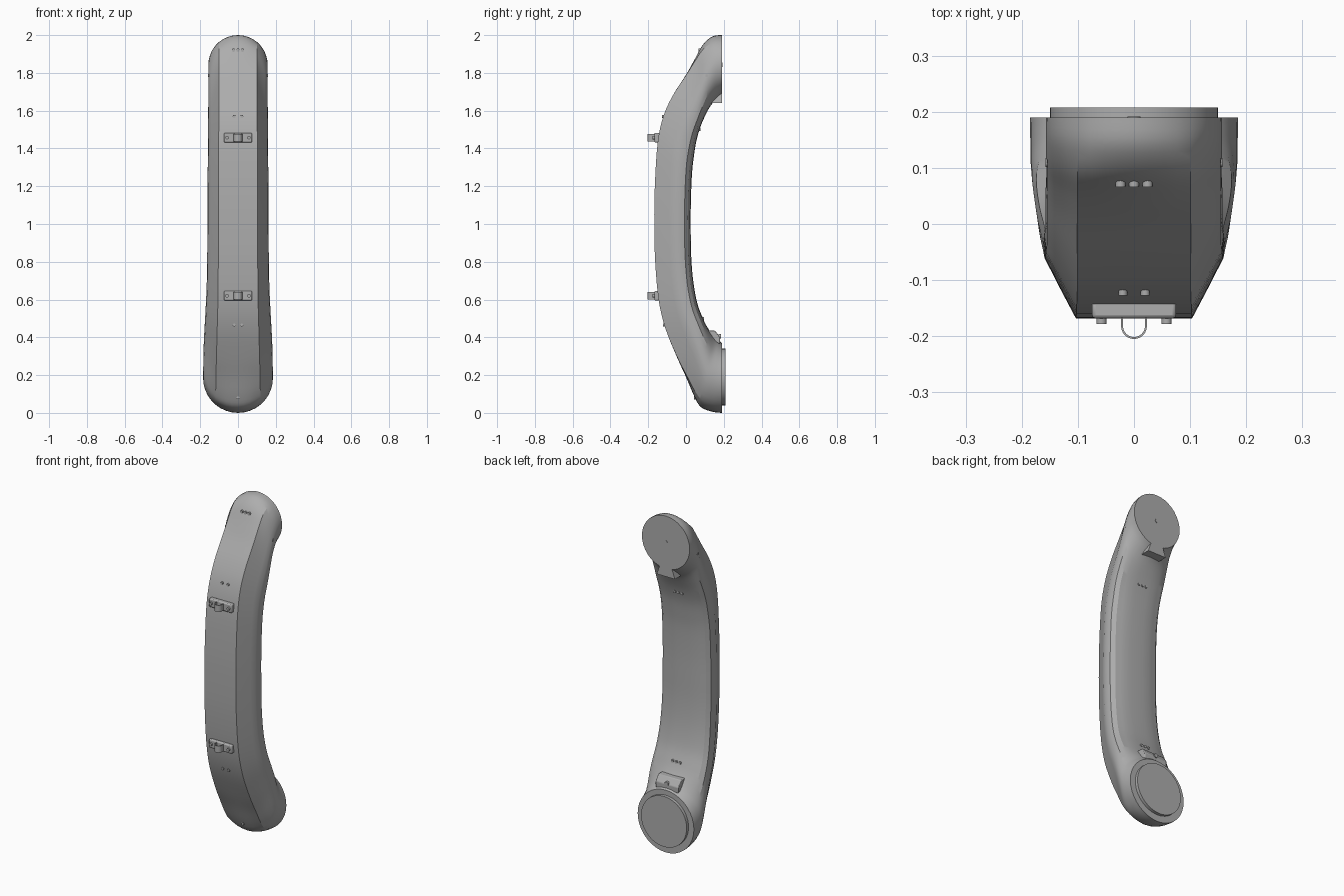
import bpy, bmesh, math
from mathutils import Vector

cube = bpy.data.objects.get("Cube")
if cube:
    bpy.data.objects.remove(cube, do_unlink=True)

grey = bpy.data.materials.new("plain grey")
grey.use_nodes = True
grey.diffuse_color = (0.42, 0.42, 0.42, 1)
grey.node_tree.nodes["Principled BSDF"].inputs["Base Color"].default_value = grey.diffuse_color


def finish(bm, name, angle=25):
    bmesh.ops.recalc_face_normals(bm, faces=bm.faces)
    mesh = bpy.data.meshes.new(name)
    bm.to_mesh(mesh)
    bm.free()
    mesh.materials.append(grey)
    ob = bpy.data.objects.new(name, mesh)
    bpy.context.collection.objects.link(ob)
    bpy.ops.object.select_all(action='DESELECT')
    ob.select_set(True)
    bpy.context.view_layer.objects.active = ob
    bpy.ops.object.shade_smooth_by_angle(angle=math.radians(angle))
    return ob


def disc(name, x, y, z, radius, depth, segments=16, axis='Y'):
    bm = bmesh.new()
    bmesh.ops.create_cone(bm, cap_ends=True, segments=segments,
                          radius1=radius, radius2=radius, depth=depth)
    ob = finish(bm, name)
    ob.location = (x, y, z)
    ob.rotation_euler = (math.pi / 2, 0, 0) if axis == 'Y' else (0, math.pi / 2, 0)
    return ob


def prism(name, outline, depth, bevel=0.0):
    """Extrude an outline of 3D points along a vector."""
    bm = bmesh.new()
    face = bm.faces.new([bm.verts.new(p) for p in outline])
    new = bmesh.ops.extrude_face_region(bm, geom=[face])["geom"]
    bmesh.ops.translate(bm, vec=depth, verts=[v for v in new if isinstance(v, bmesh.types.BMVert)])
    ob = finish(bm, name)
    if bevel:
        mod = ob.modifiers.new("bevel", 'BEVEL')
        mod.width, mod.segments = bevel, 2
    return ob


def smooth(a, b, c, d, t):
    """Catmull-Rom step between b and c."""
    return [0.5 * (2 * q + (r - p) * t + (2 * p - 5 * q + 4 * r - s) * t * t
                   + (3 * q - p - 3 * r + s) * t ** 3) for p, q, r, s in zip(a, b, c, d)]


# Handset body: front y z, back y z, half width, roundness of the section
stations = [
    (.19, 2, .19, 1.686, .157, 1), (.14, 1.993, .165, 1.665, .157, .9),
    (.09, 1.95, .13, 1.625, .157, .6), (.045, 1.87, .1, 1.57, .157, .25),
    (0, 1.79, .075, 1.51, .158, .05), (-.07, 1.68, .055, 1.44, .158, 0),
    (-.12, 1.57, .042, 1.36, .158, 0), (-.15, 1.43, .032, 1.27, .16, 0),
    (-.165, 1.2, .026, 1.13, .161, 0), (-.168, 1, .025, 1, .162, 0),
    (-.163, .8, .027, .84, .163, 0), (-.145, .6, .038, .7, .166, 0),
    (-.11, .45, .06, .58, .172, 0), (-.05, .3, .09, .5, .178, .05),
    (0, .19, .115, .45, .182, .25), (.045, .085, .14, .415, .184, .6),
    (.08, .03, .16, .395, .185, .85), (.14, .006, .178, .38, .185, .95),
    (.19, 0, .19, .37, .185, 1)]
# Grip section: half width fraction, depth fraction
grip = [(0, 0), (.32, 0), (.64, 0), (.81, .27), (.98, .55),
        (1, .7), (.98, .83), (.85, .92), (.5, .985), (0, 1)]
half = []
for i in range(18):
    (x0, u0), (x1, u1) = grip[i // 2], grip[i // 2 + 1]
    f = (i % 2) / 2
    a = math.pi * i / 18
    half.append((x0 + (x1 - x0) * f, u0 + (u1 - u0) * f, math.sin(a), (1 - math.cos(a)) / 2))
half.append((0, 1, 0, 1))
section = half + [(-x, u, -cx, cu) for x, u, cx, cu in half[-2:0:-1]]

rows = []
for i in range(len(stations) - 1):
    quad = [stations[min(max(i + k, 0), len(stations) - 1)] for k in (-1, 0, 1, 2)]
    rows += [smooth(*quad, t / 4) for t in range(4)]
rows.append(stations[-1])

bm = bmesh.new()
rings = []
for fy, fz, by, bz, w, c in rows:
    c = min(max(c, 0), 1)
    front, back = Vector((0, fy, fz)), Vector((0, by, bz))
    ring = []
    for x, u, cx, cu in section:
        p = front.lerp(back, u + (cu - u) * c)
        p.x = w * (x + (cx - x) * c)
        ring.append(bm.verts.new(p))
    rings.append(ring)
for r, s in zip(rings, rings[1:]):
    for j in range(len(r)):
        k = (j + 1) % len(r)
        bm.faces.new((r[j], r[k], s[k], s[j]))
bm.faces.new(rings[0])
bm.faces.new(rings[-1])
finish(bm, "handset_body", 22)

# Round cap on the lower end
disc("mouthpiece_cap", 0, .194, .19, .15, .028, 48)
disc("earpiece_centre_mark", 0, .19, 1.843, .012, .004)

# Tabs behind each end
prism("earpiece_tab", [(-.035, .13, 1.71), (.035, .13, 1.71), (.06, .13, 1.64), (-.06, .13, 1.64)],
      (0, .06, 0))
prism("mouthpiece_tab", [(-.075, .09, .40), (-.075, .18, .365), (-.075, .18, .40),
                         (-.075, .155, .435), (-.075, .11, .435)], (.15, 0, 0), .004)
disc("mouthpiece_tab_screw", 0, .178, .405, .012, .014)

# Strap clips on the front of the grip
for name, z in (("upper", 1.457), ("lower", .62)):
    prism(name + "_clip_plate", [(-.075, -.168, z - .025), (.075, -.168, z - .025),
                                 (.075, -.168, z + .025), (-.075, -.168, z + .025)],
          (0, .03, 0), .006)
    arc = [(.023 * math.cos(math.pi * i / 12), -.182 - .023 * math.sin(math.pi * i / 12))
           for i in range(13)]
    outer = [(.023, -.16)] + arc + [(-.023, -.16)]
    inner = [(x * .85, y if y > -.17 else -.182 + (y + .182) * .85) for x, y in outer]
    prism(name + "_clip_loop", [(x, y, z - .02) for x, y in outer + inner[::-1]], (0, 0, .04))
    for x in (-.058, .058):
        disc(name + "_clip_screw", x, -.168, z, .009, .02)

# Small raised marks on the front, back and sides
for x in (-.02, .02):
    disc("upper_front_dot", x, -.12, 1.57, .008, .014)
    disc("lower_front_dot", x, -.115, .465, .008, .014)
for x in (-.024, 0, .024):
    disc("top_front_mark", x, .073, 1.92, .009, .014)
    disc("upper_back_mark", x, .07, 1.5, .008, .012)
    disc("lower_back_mark", x, .09, .5, .008, .012)
disc("bottom_front_mark", 0, .048, .08, .008, .012)
for side in (-1, 1):
    disc("side_pin", side * .152, .11, 1.785, .008, .012, axis='X')
